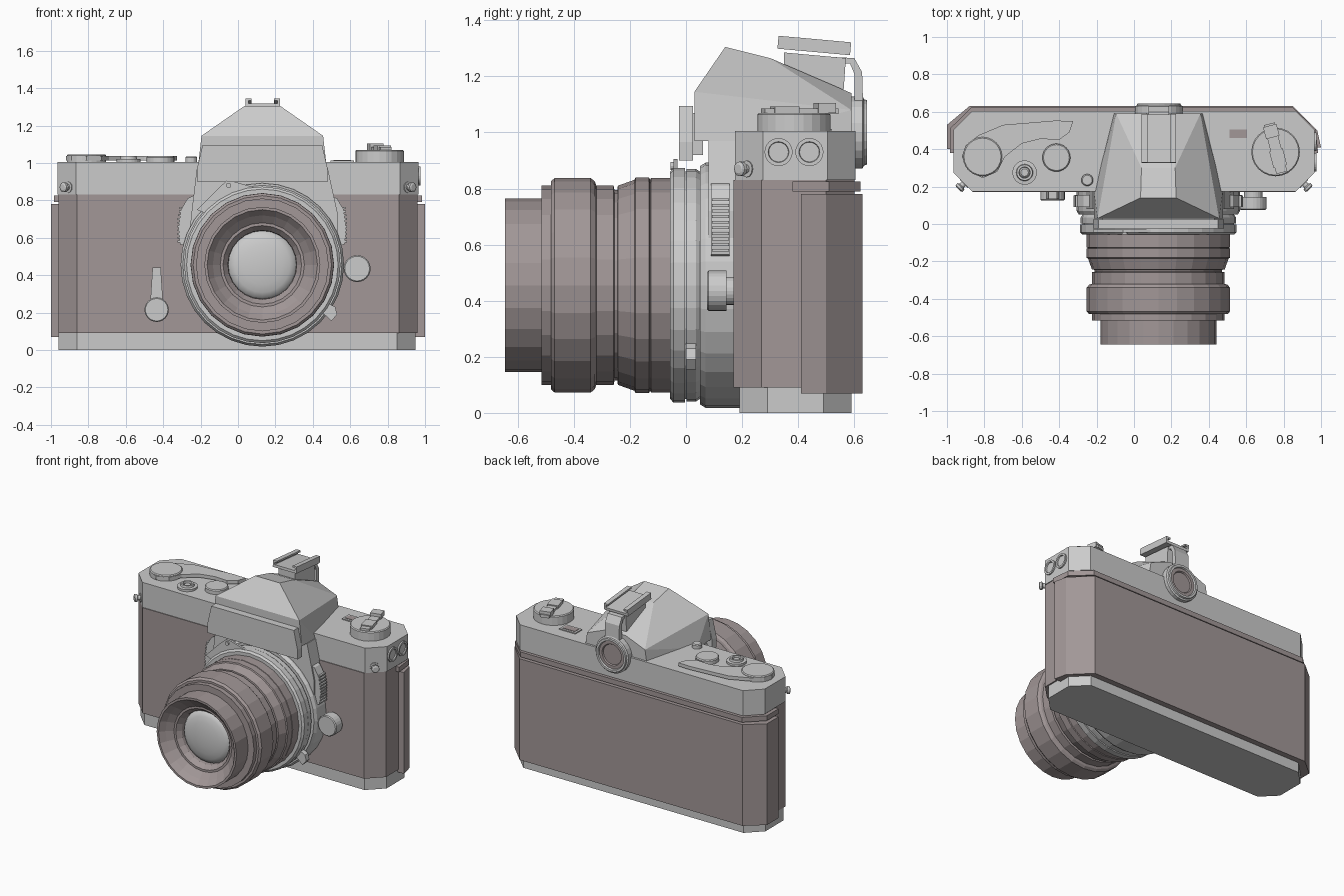
import bpy, bmesh, math
from mathutils import Vector, Matrix

dark = bpy.data.materials.new("dark_covering")
dark.diffuse_color = (0.36, 0.31, 0.31, 1)
CX, CZ = 0.13, 0.455  # lens axis


def finish(name, bm, mat=None):
    bmesh.ops.recalc_face_normals(bm, faces=bm.faces)
    me = bpy.data.meshes.new(name)
    bm.to_mesh(me)
    bm.free()
    ob = bpy.data.objects.new(name, me)
    bpy.context.collection.objects.link(ob)
    if mat:
        me.materials.append(mat)
    return ob


def prism(name, pts, a, b, axis='z', mat=None):
    """Extrude a 2D outline from a to b along an axis."""
    put = {'z': lambda p, t: (p[0], p[1], t),
           'y': lambda p, t: (p[0], t, p[1]),
           'x': lambda p, t: (t, p[0], p[1])}[axis]
    bm = bmesh.new()
    lo = [bm.verts.new(put(p, a)) for p in pts]
    hi = [bm.verts.new(put(p, b)) for p in pts]
    bm.faces.new(lo)
    bm.faces.new(hi)
    for i in range(len(pts)):
        j = (i + 1) % len(pts)
        bm.faces.new((lo[i], lo[j], hi[j], hi[i]))
    return finish(name, bm, mat)


def box(name, x, y, z, mat=None):
    return prism(name, [(x[0], y[0]), (x[1], y[0]), (x[1], y[1]), (x[0], y[1])], *z, mat=mat)


def octagon(x, y, c):
    (x0, x1), (y0, y1) = x, y
    return [(x0 + c, y0), (x1 - c, y0), (x1, y0 + c), (x1, y1 - c),
            (x1 - c, y1), (x0 + c, y1), (x0, y1 - c), (x0, y0 + c)]


def lathe(name, prof, origin, axis='z', n=24, mat=None, smooth=False):
    """Revolve (position along axis, radius) pairs; radius 0 closes an end."""
    bm = bmesh.new()
    rings = []
    for t, r in prof:
        ring = []
        for i in range(n if r else 1):
            u = r * math.cos(i * math.tau / n)
            v = r * math.sin(i * math.tau / n)
            co = {'z': (u, v, t), 'y': (u, t, v), 'x': (t, u, v)}[axis]
            ring.append(bm.verts.new(Vector(co) + Vector(origin)))
        rings.append(ring)
    for p, q in zip(rings, rings[1:]):
        for i in range(n):
            j = (i + 1) % n
            vs = [p[i % len(p)], p[j % len(p)], q[j % len(q)], q[i % len(q)]]
            bm.faces.new(list(dict.fromkeys(vs)))
    ob = finish(name, bm, mat)
    if smooth:
        for f in ob.data.polygons:
            f.use_smooth = True
    return ob


def disc(name, x, y, z0, z1, r, bev=0.006):
    return lathe(name, [(z0, 0), (z0, r), (z1 - bev, r), (z1, r - bev), (z1, 0)], (x, y, 0))


# Body shell: base plate, covered body, hinged back, top cover
prism("base_plate", octagon((-0.96, 0.95), (0.19, 0.59), 0.1), 0, 0.09)
prism("body", octagon((-0.96, 0.96), (0.17, 0.6), 0.1), 0.09, 0.83, mat=dark)
prism("back_door", [(-1.0, 0.40), (-0.9, 0.41), (0.9, 0.41), (1.0, 0.41), (0.98, 0.5),
                    (0.85, 0.63), (-0.88, 0.63), (-1.0, 0.53)], 0.07, 0.78, mat=dark)
prism("back_ledge", [(-0.985, 0.38), (0.985, 0.38), (0.97, 0.51), (0.85, 0.622),
                     (-0.87, 0.622), (-0.985, 0.51)], 0.79, 0.825, mat=dark)
prism("top_cover", octagon((-0.965, 0.965), (0.175, 0.605), 0.1), 0.83, 1.005)

# Prism housing as a faceted hull
bm = bmesh.new()
for hx, y, z in [(0.345, 0.03, 0.97), (0.345, 0.18, 0.97), (0.24, 0.59, 0.98),
                 (0.325, 0.03, 1.145), (0.225, 0.59, 1.08), (0.095, 0.14, 1.305),
                 (0.09, 0.3, 1.265), (0.075, 0.59, 1.14)]:
    for s in (-1, 1):
        bm.verts.new((CX + s * hx, y, z))
bmesh.ops.convex_hull(bm, input=bm.verts)
bmesh.ops.dissolve_limit(bm, angle_limit=0.03, verts=bm.verts, edges=bm.edges)
finish("prism_housing", bm)
prism("front_plate", [(-0.22, 0.9), (0.48, 0.9), (0.48, 0.965), (0.45, 1.095), (-0.19, 1.095), (-0.22, 0.965)],
      -0.025, 0.025, 'y')
box("front_plate_backing", (-0.17, 0.43), (0.02, 0.06), (0.92, 1.07))

# Lens mount and neck
prism("mount_neck", [(-0.22, 0.97), (0.48, 0.97), (0.535, 0.72), (0.53, 0.5), (-0.27, 0.5), (-0.25, 0.72)],
      0.08, 0.19, 'y')
lathe("mount_base", [(0.05, 0), (0.05, 0.425), (0.07, 0.437), (0.19, 0.437), (0.19, 0)], (CX, 0, CZ), 'y', 32)
lathe("mount_ring", [(0.05, 0.3), (0.05, 0.405), (0.035, 0.415), (0.002, 0.415), (0.002, 0.405), (-0.004, 0.405),
                     (-0.004, 0.418), (-0.045, 0.418), (-0.057, 0.405), (-0.057, 0.3)], (CX, 0, CZ), 'y', 32)

# Ribbed grips on both sides of the mount
for s, side in ((1, "right"), (-1, "left")):
    prism("grip_" + side, [(CX + s * x, z) for x, z in
          [(0.36, 0.83), (0.40, 0.81), (0.435, 0.75), (0.448, 0.65), (0.44, 0.565), (0.36, 0.54)]],
          0.09, 0.155, 'y')
    for i in range(10):
        z = 0.575 + i * 0.02
        x = 0.44 - max(0, z - 0.69) * 0.14
        box(f"grip_rib_{side}_{i}", sorted((CX + s * x, CX + s * (x + 0.013))), (0.092, 0.153), (z, z + 0.01))

# Lens barrel with recessed front
barrel = [(-0.05, 0.3), (-0.05, 0.383), (-0.125, 0.383), (-0.128, 0.376), (-0.132, 0.384), (-0.18, 0.384),
          (-0.184, 0.376), (-0.243, 0.355), (-0.245, 0.34), (-0.255, 0.34), (-0.258, 0.355), (-0.32, 0.355),
          (-0.325, 0.37), (-0.34, 0.383), (-0.468, 0.383), (-0.482, 0.37), (-0.482, 0.355), (-0.515, 0.355),
          (-0.515, 0.31), (-0.645, 0.31), (-0.645, 0.295), (-0.61, 0.265), (-0.575, 0.225), (-0.575, 0.21),
          (-0.545, 0.185), (-0.5, 0.18), (-0.5, 0)]
lathe("lens_barrel", barrel, (CX, 0, CZ), 'y', mat=dark)
lathe("front_glass", [(-0.52 - 0.045 * math.cos(a * math.pi / 10), 0.183 * math.sin(a * math.pi / 10))
                      for a in range(6)], (CX, 0, CZ), 'y', smooth=True)

# Aperture coupling prong, ring tab
prism("aperture_prong", [(-0.22, 0.75), (-0.1, 0.87), (-0.06, 0.905), (-0.02, 0.9), (0.1, 0.865), (0.1, 0.82), (-0.15, 0.72)],
      -0.045, -0.03, 'y')
lathe("prong_rivet", [(-0.055, 0), (-0.055, 0.014), (-0.03, 0.014), (-0.03, 0)], (-0.05, 0, 0.88), 'y', 12)
prism("ring_tab", [(0.45, 0.2), (0.5, 0.155), (0.53, 0.19), (0.52, 0.23), (0.48, 0.25)], 0.0, 0.035, 'y')

# Front controls
prism("timer_lever", [(-0.47, 0.24), (-0.4, 0.24), (-0.413, 0.44), (-0.457, 0.44)], 0.135, 0.175, 'y')
lathe("timer_pivot", [(0.125, 0), (0.125, 0.06), (0.13, 0.065), (0.175, 0.065), (0.175, 0)], (-0.435, 0, 0.215), 'y')
lathe("lens_release", [(0.075, 0), (0.075, 0.066), (0.081, 0.072), (0.145, 0.072), (0.145, 0.05), (0.175, 0.05), (0.175, 0)],
      (0.637, 0, 0.435), 'y')

# Film advance, shutter release, frame counter
prism("advance_lever", [(-0.92, 0.36), (-0.89, 0.29), (-0.81, 0.245), (-0.73, 0.28), (-0.69, 0.36), (-0.6, 0.43),
                        (-0.5, 0.455), (-0.4, 0.45), (-0.345, 0.49), (-0.325, 0.55), (-0.42, 0.553),
                        (-0.7, 0.53), (-0.83, 0.475), (-0.9, 0.42)], 1.012, 1.036)
disc("advance_hub", -0.81, 0.36, 1.0, 1.045, 0.105)
lathe("shutter_release", [(1.0, 0.065), (1.02, 0.065), (1.022, 0.045), (1.036, 0.042), (1.036, 0.03), (1.02, 0.028),
                          (1.028, 0.02), (1.028, 0)], (-0.585, 0.275, 0))
disc("frame_counter", -0.415, 0.355, 1.0, 1.036, 0.075)
disc("preview_button", -0.25, 0.235, 1.0, 1.035, 0.032)

# Rewind knob with folding crank, window
disc("rewind_knob", 0.757, 0.385, 1.0, 1.07, 0.13)
crank = box("rewind_crank", (-0.03, 0.03), (-0.135, 0.135), (1.065, 1.085))
for i, (y0, y1, z1) in enumerate([(-0.1, -0.01, 1.092), (0.06, 0.125, 1.105)]):
    part = box(f"crank_grip_{i}", (-0.037, 0.037), (y0, y1), (1.07, z1))
    part.matrix_world = Matrix.Translation((0.757, 0.405, 0)) @ Matrix.Rotation(0.25, 4, 'Z')
crank.matrix_world = Matrix.Translation((0.757, 0.405, 0)) @ Matrix.Rotation(0.25, 4, 'Z')
box("meter_window_frame", (0.495, 0.62), (0.445, 0.52), (1.0, 1.012))
box("meter_window", (0.51, 0.605), (0.46, 0.505), (1.0, 1.015), dark)

# Strap lugs and flash sockets
for s, side in ((1, "right"), (-1, "left")):
    lug = lathe("strap_lug_" + side, [(0, 0), (0, 0.03), (0.015, 0.03), (0.015, 0.016), (0.03, 0.016), (0.035, 0.026),
                                      (0.05, 0.026), (0.055, 0.016), (0.055, 0)], (0, 0, 0), 'x', 12)
    lug.location = (s * 0.9, 0.225, 0.87)
    lug.rotation_euler.z = math.radians(-45 if s > 0 else -135)
for i, y in enumerate((0.33, 0.44)):
    lathe(f"flash_socket_{i}", [(0.95, 0.05), (0.975, 0.05), (0.975, 0.037), (0.967, 0.035), (0.967, 0)],
          (0, y, 0.93), 'x')

# Accessory shoe: stem, plate, rails and lips
SX = 0.133
prism("shoe_stem", [(0.35, 1.2), (0.35, 1.285), (0.57, 1.265), (0.56, 1.12)], SX - 0.065, SX + 0.065, 'x')
tilt = Matrix.Translation((SX, 0.457, 1.305)) @ Matrix.Rotation(-0.09, 4, 'X')
shoe = [box("shoe_plate", (-0.09, 0.09), (-0.13, 0.13), (-0.018, 0.0))]
for s, side in ((1, "right"), (-1, "left")):
    shoe.append(box("shoe_wall_" + side, sorted((s * 0.078, s * 0.092)), (-0.13, 0.13), (-0.018, 0.028)))
    shoe.append(box("shoe_lip_" + side, sorted((s * 0.06, s * 0.092)), (-0.13, 0.13), (0.016, 0.028)))
for ob in shoe:
    ob.matrix_world = tilt

# Shoe bracket and round eyepiece
prism("shoe_bracket", [(0.5, 1.27), (0.6, 1.265), (0.628, 1.215), (0.632, 1.08), (0.6, 1.08), (0.6, 1.21), (0.585, 1.245), (0.5, 1.25)],
      SX - 0.055, SX + 0.055, 'x')
lathe("eyepiece_ring", [(0.58, 0.128), (0.63, 0.128), (0.635, 0.118), (0.645, 0.115), (0.645, 0.1), (0.63, 0.095), (0.58, 0.095)],
      (SX, 0, 1.0), 'y')
lathe("eyepiece_glass", [(0.59, 0.1), (0.634, 0.096), (0.634, 0.075), (0.625, 0.07), (0.625, 0)], (SX, 0, 1.0), 'y', mat=dark)
